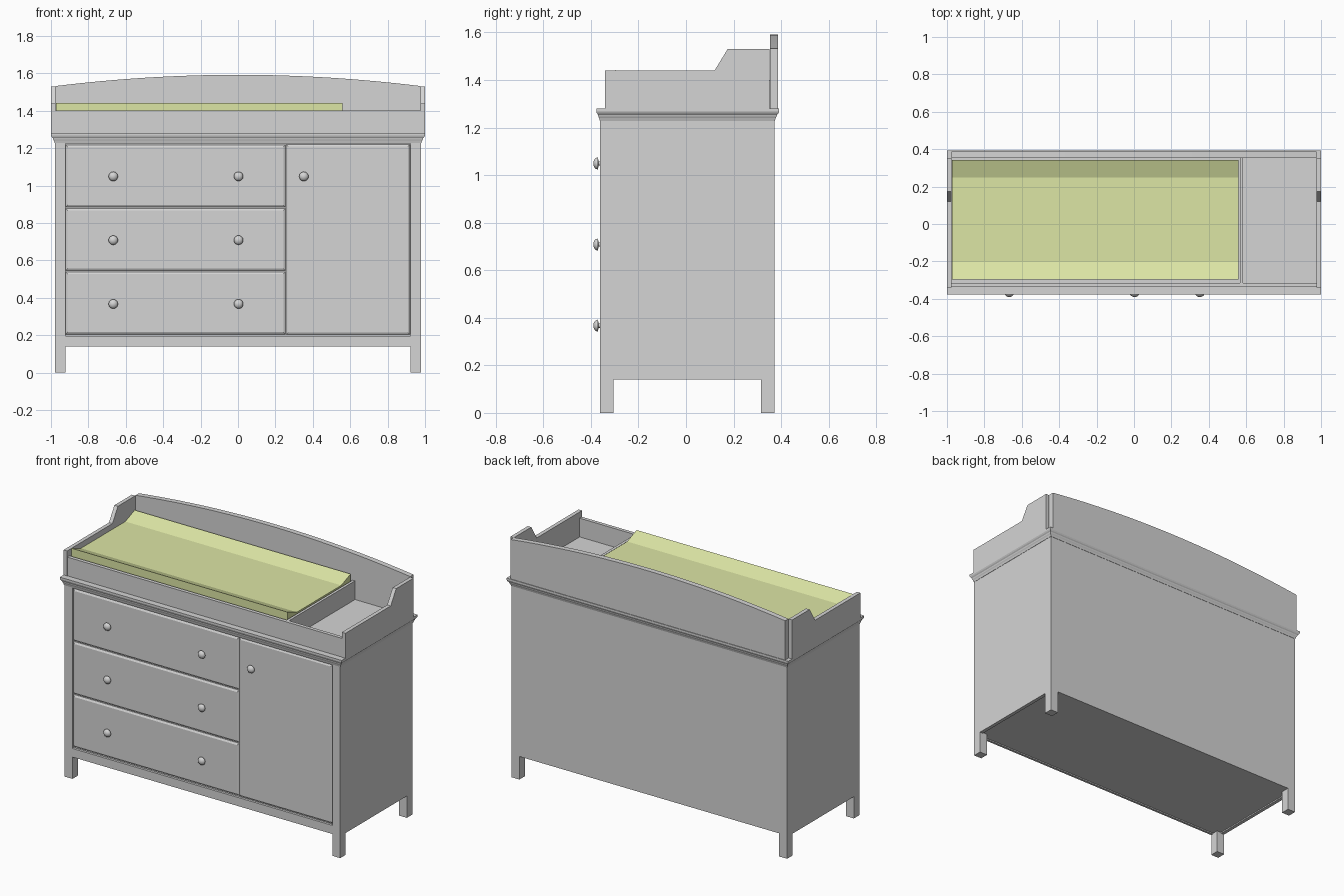
import bpy, bmesh, math

if "Cube" in bpy.data.objects:
    bpy.data.objects.remove(bpy.data.objects["Cube"])


def material(name, rgb):
    m = bpy.data.materials.new(name)
    m.diffuse_color = (*rgb, 1)
    m.use_nodes = True
    m.node_tree.nodes["Principled BSDF"].inputs["Base Color"].default_value = m.diffuse_color
    return m


GRAY = material("painted_gray", (0.66, 0.66, 0.66))
GREEN = material("pad_green", (0.72, 0.79, 0.375))


def finish(name, bm, mat):
    bmesh.ops.recalc_face_normals(bm, faces=bm.faces)
    me = bpy.data.meshes.new(name)
    bm.to_mesh(me)
    bm.free()
    me.materials.append(mat)
    ob = bpy.data.objects.new(name, me)
    bpy.context.collection.objects.link(ob)
    return ob


def smooth(ob, angle):
    bpy.ops.object.select_all(action='DESELECT')
    bpy.context.view_layer.objects.active = ob
    ob.select_set(True)
    bpy.ops.object.shade_smooth_by_angle(angle=math.radians(angle))


def stack(name, rects, mat=GRAY):
    """Skin a row of matching loops and cap both ends."""
    bm = bmesh.new()
    loops = [[bm.verts.new(p) for p in r] for r in rects]
    for a, b in zip(loops, loops[1:]):
        for i in range(len(a)):
            j = (i + 1) % len(a)
            bm.faces.new((a[i], a[j], b[j], b[i]))
    bm.faces.new(loops[0])
    bm.faces.new(loops[-1])
    return finish(name, bm, mat)


def box(name, x, y, z, mat=GRAY):
    rects = [[(x[0], y[0], h), (x[1], y[0], h), (x[1], y[1], h), (x[0], y[1], h)] for h in z]
    return stack(name, rects, mat)


def prism_x(name, yz, x, mat=GRAY):
    return stack(name, [[(h, y, z) for y, z in yz] for h in x], mat)


W, F, B = 0.978, -0.361, 0.372      # case half width, front, back
R = -0.346                          # plane behind the face frame

# Case, with the front set back behind the face frame
box("case", (-0.955, 0.955), (R, B), (0.148, 1.235))
box("bottom_rail", (-0.922, 0.922), (F, R), (0.14, 0.195))
box("top_rail", (-0.922, 0.922), (F, R), (1.224, 1.235))
for s, side in ((-1, "left"), (1, "right")):
    def span(a, b):
        return sorted((s * a, s * b))
    box(side + "_stile", span(0.922, W), (F, R), (0.14, 1.235))
    box(side + "_panel", span(0.955, W), (R, B), (0.14, 1.235))
    # Legs
    box(side + "_front_leg", span(0.922, W), (F, -0.305), (0, 0.145))
    box(side + "_back_leg", span(0.922, W), (0.315, B), (0, 0.15))
    # Stepped tray side
    prism_x(side + "_tray_side", [(-0.34, 1.28), (-0.34, 1.44), (0.12, 1.44), (0.175, 1.53),
                                  (0.352, 1.53), (0.352, 1.28)], span(0.975, 1.0))


# Drawer fronts and door with a chamfered edge
def panel(name, x, z):
    steps = [(0, R + 0.003), (0, -0.350), (0.004, -0.354), (0.011, -0.358)]
    stack(name, [[(x[0] + i, y, z[0] + i), (x[1] - i, y, z[0] + i),
                  (x[1] - i, y, z[1] - i), (x[0] + i, y, z[1] - i)] for i, y in steps])


def knob(name, x, z):
    prof = [(0.009, -0.352), (0.009, -0.368), (0.024, -0.370), (0.025, -0.373),
            (0.023, -0.379), (0.017, -0.385), (0.009, -0.389), (0.002, -0.390)]
    n = 20
    ob = stack(name, [[(x + r * math.cos(2 * math.pi * i / n), y, z + r * math.sin(2 * math.pi * i / n))
                       for i in range(n)] for r, y in prof])
    smooth(ob, 50)


for i, zc in enumerate((0.367, 0.708, 1.049)):
    panel(f"drawer_{i + 1}", (-0.921, 0.254), (0.205 + 0.34 * i, 0.538 + 0.34 * i))
    for j, x in enumerate((-0.667, 0.003)):
        knob(f"drawer_knob_{i + 1}_{j + 1}", x, zc)
panel("door", (0.257, 0.919), (0.203, 1.220))
knob("door_knob", 0.352, 1.049)

# Moulding around the top, which also forms the tray floor
trim = [(0.002, 1.228), (0.006, 1.24), (0.010, 1.247), (0.012, 1.254),
        (0.018, 1.26), (0.022, 1.268), (0.022, 1.28)]
stack("top_moulding", [[(-W - o, F - o * 0.75, z), (W + o, F - o * 0.75, z),
                        (W + o, B + o * 0.9, z), (-W - o, B + o * 0.9, z)] for o, z in trim])

# Tray front, divider and arched back board
box("tray_front", (-0.975, 0.975), (-0.338, -0.315), (1.28, 1.40))
box("tray_divider", (0.566, 0.583), (-0.315, 0.354), (1.28, 1.40))
n = 32
xs = [-0.975 + 1.95 * i / n for i in range(n + 1)]
outline = [(-0.975, 1.28)] + [(x, 1.592 - 0.06 * (x / 0.975) ** 2) for x in xs] + [(0.975, 1.28)]
back = stack("arched_back", [[(x, y, z) for x, z in outline] for y in (0.354, 0.388)])
smooth(back, 20)

# Changing pad, dished along its length
prism_x("changing_pad", [(-0.298, 1.28), (-0.298, 1.442), (-0.202, 1.405), (0.248, 1.405),
                         (0.343, 1.442), (0.343, 1.28)], (-0.973, 0.559), GREEN)
